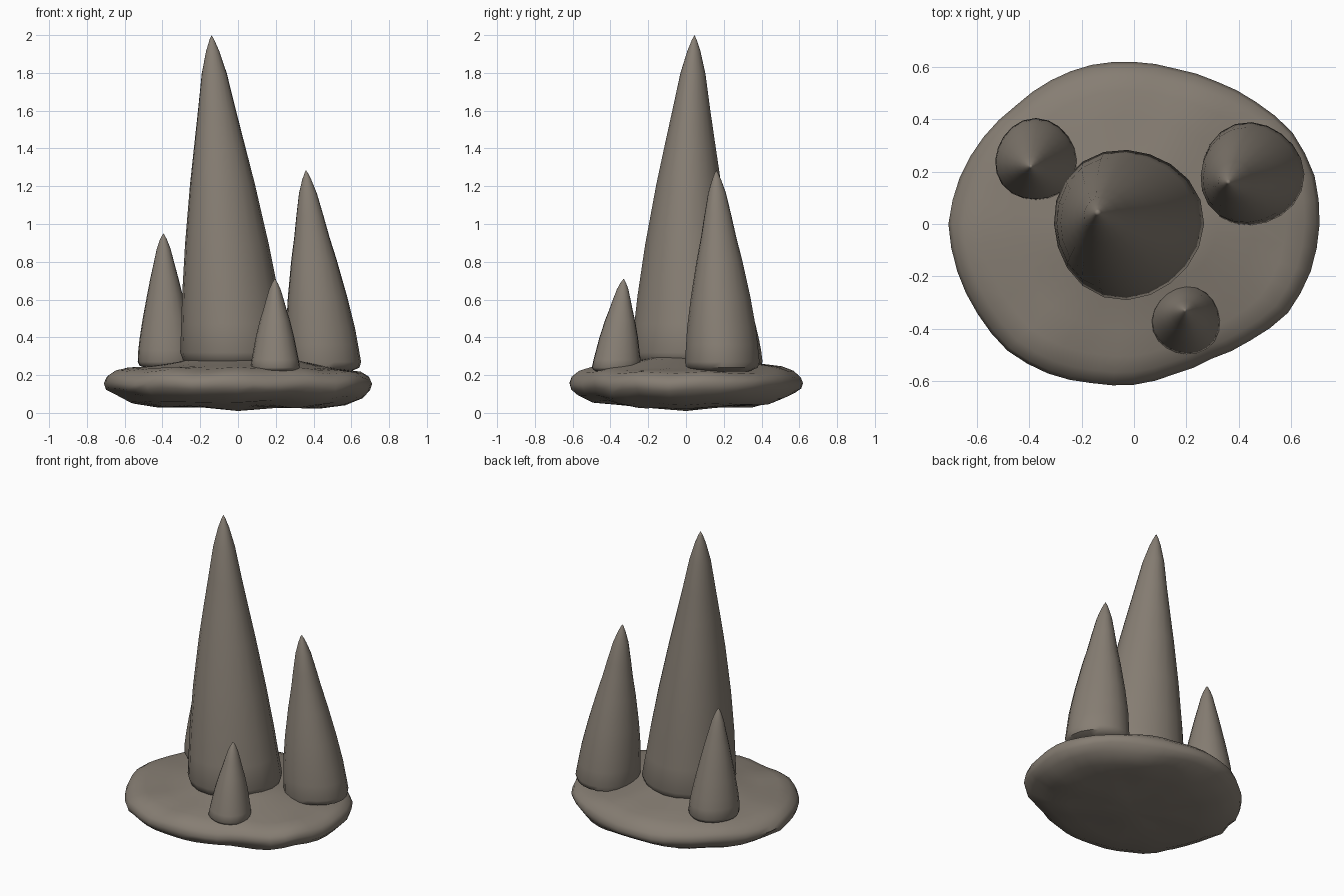
import bpy
import bmesh
import math
import random
from mathutils import Vector, noise

cube = bpy.data.objects.get("Cube")
if cube:
    bpy.data.objects.remove(cube, do_unlink=True)

# One warm grey-brown stone
stone = bpy.data.materials.new("warm_grey_stone")
stone.use_nodes = True
STONE = (0.24, 0.208, 0.172, 1)
stone.diffuse_color = STONE
stone.node_tree.nodes["Principled BSDF"].inputs["Base Color"].default_value = STONE


def loft(name, rings, start, end):
    """Skin a stack of equal rings and close both ends with a fan."""
    bm = bmesh.new()
    loops = [[bm.verts.new(p) for p in ring] for ring in rings]
    n = len(loops[0])
    for low, high in zip(loops, loops[1:]):
        for i in range(n):
            j = (i + 1) % n
            bm.faces.new((low[i], low[j], high[j], high[i]))
    for loop, tip in ((loops[0], start), (loops[-1], end)):
        apex = bm.verts.new(tip)
        for i in range(n):
            bm.faces.new((loop[i], loop[(i + 1) % n], apex))
    bmesh.ops.recalc_face_normals(bm, faces=bm.faces[:])
    mesh = bpy.data.meshes.new(name)
    bm.to_mesh(mesh)
    bm.free()
    mesh.materials.append(stone)
    obj = bpy.data.objects.new(name, mesh)
    bpy.context.collection.objects.link(obj)
    bpy.ops.object.select_all(action="DESELECT")
    obj.select_set(True)
    bpy.context.view_layer.objects.active = obj
    bpy.ops.object.shade_smooth_by_angle(angle=math.radians(50))
    return obj


def angles(n):
    return [math.tau * i / n for i in range(n)]


# Spires: (height fraction, radius fraction), tucked in at the foot
PROFILE = [(-.05, .7), (-.03, .93), (0, 1), (.09, .96), (.18, .9), (.34, .78),
           (.53, .6), (.65, .47), (.76, .36), (.88, .235), (.95, .12), (.985, .045)]


def spire(name, foot, tip, radius, bend, seed):
    rng = random.Random(seed)
    foot, tip = Vector(foot), Vector(tip)

    def centre(t):
        s = max(t, 0)
        c = foot.lerp(tip, t)
        c.x = foot.x + (tip.x - foot.x) * s
        c.y = foot.y + (tip.y - foot.y) * s ** bend
        return c

    rings = []
    for t, f in PROFILE:
        grow = radius * f * rng.uniform(.985, 1.015)
        rings.append([centre(t) + Vector((math.cos(a), math.sin(a), 0)) * grow
                      * (1 + .025 * math.sin(3 * a + seed + 2 * t)) for a in angles(20)])
    loft(name, rings, centre(-.05), tip)


spire("main_spire", (-.025, 0, .32), (-.14, .045, 2), .285, 2, 1)
spire("left_spire", (.45, .19, .27), (.36, .16, 1.285), .2, 1, 2)
spire("right_spire", (-.375, .245, .27), (-.395, .22, .95), .157, 1, 3)
spire("front_spire", (.2, -.37, .24), (.195, -.33, .71), .131, 1, 4)

# Base: lumpy flattened slab with an uneven oval rim
OUTLINE = [.71, .715, .7, .66, .63, .615, .62, .63, .635, .64, .665, .69,
           .71, .7, .69, .685, .66, .63, .615, .595, .595, .63, .68, .7]
SLAB = [(.3, .03), (.6, .035), (.8, .055), (.93, .09), (.985, .125), (1, .155),
        (.98, .185), (.92, .215), (.82, .235), (.65, .25), (.45, .275), (.25, .29)]


def slab_point(a, reach, f, z):
    x, y = math.cos(a) * reach * f, math.sin(a) * reach * f
    lump = noise.noise(Vector((x * 4, y * 4, z * 6 + 3)))
    z += .022 * lump
    if z < .12:  # the underside rises toward the right rim
        z += .035 * max(0, -x) * f + .012 * math.cos(7 * x) * f
    else:
        z += .02 * math.cos(5 * (x + .1)) * (1 - f)
    return Vector((x, y, max(z, 0)))


n = 2 * len(OUTLINE)
rim = [(OUTLINE[i // 2] + OUTLINE[(i + 1) // 2 % len(OUTLINE)]) / 2 for i in range(n)]
rings = [[slab_point(a, r, f, z) for a, r in zip(angles(n), rim)] for f, z in SLAB]
loft("stone_base", rings, (0, 0, 0.01), (0, 0, .3))
